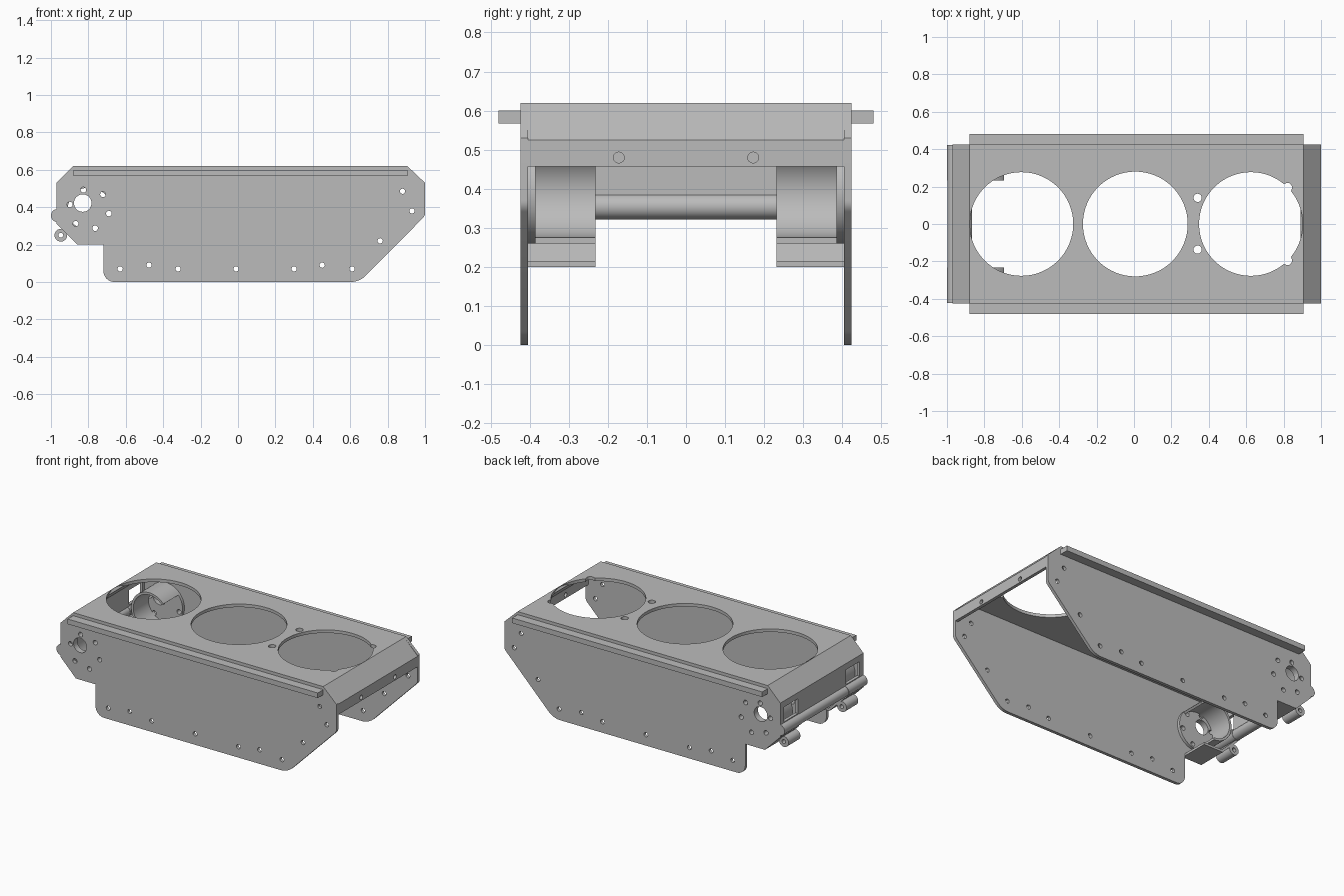
import bpy
import bmesh
from math import cos, sin, pi, radians, sqrt
from mathutils import Matrix, Vector

if "Cube" in bpy.data.objects:
    bpy.data.objects.remove(bpy.data.objects["Cube"])

grey = bpy.data.materials.new("plain_grey")
grey.use_nodes = True
GREY = (0.5, 0.5, 0.5, 1)
grey.diffuse_color = GREY
grey.node_tree.nodes["Principled BSDF"].inputs["Base Color"].default_value = GREY

X, Y, Z = Vector((1, 0, 0)), Vector((0, 1, 0)), Vector((0, 0, 1))


def arc(cu, cv, r, a0, a1, n):
    """Points on an arc, both ends included, angles in degrees."""
    angles = [radians(a0 + (a1 - a0) * i / n) for i in range(n + 1)]
    return [(cu + r * cos(a), cv + r * sin(a)) for a in angles]


def circle(cu, cv, r, n=24):
    return arc(cu, cv, r, 0, 360, n)[:-1]


def rect(u0, u1, v0, v1):
    return [(u0, v0), (u1, v0), (u1, v1), (u0, v1)]


def plate(name, loops, depth, origin, u, v):
    """Extrude an outline with holes, centred on the plane origin + u, v."""
    curve = bpy.data.curves.new(name + "_outline", "CURVE")
    curve.dimensions = "2D"
    curve.fill_mode = "BOTH"
    curve.extrude = depth / 2
    for loop in loops:
        spline = curve.splines.new("POLY")
        spline.points.add(len(loop) - 1)
        for point, (a, b) in zip(spline.points, loop):
            point.co = (a, b, 0, 1)
        spline.use_cyclic_u = True
    helper = bpy.data.objects.new(name + "_outline", curve)
    bpy.context.collection.objects.link(helper)
    graph = bpy.context.evaluated_depsgraph_get()
    mesh = bpy.data.meshes.new_from_object(helper.evaluated_get(graph))
    bpy.data.objects.remove(helper)

    frame = Matrix((u, v, u.cross(v))).transposed().to_4x4()
    frame.translation = origin
    mesh.transform(frame)
    bm = bmesh.new()
    bm.from_mesh(mesh)
    bmesh.ops.remove_doubles(bm, verts=bm.verts, dist=0.0001)
    bmesh.ops.recalc_face_normals(bm, faces=bm.faces)
    bm.to_mesh(mesh)
    bm.free()
    mesh.name = name
    mesh.materials.clear()
    mesh.materials.append(grey)
    obj = bpy.data.objects.new(name, mesh)
    bpy.context.collection.objects.link(obj)
    bpy.ops.object.select_all(action="DESELECT")
    obj.select_set(True)
    bpy.context.view_layer.objects.active = obj
    bpy.ops.object.shade_smooth_by_angle(angle=radians(30))
    return obj


# Shared hole layout of the hub and the side plates
HUB = (-0.795, 0.39)
hub_holes = [circle(*p, 0.015, 16) for p in arc(*HUB, 0.107, 167, 467, 5)]
hub_holes.append(circle(-0.83, 0.422, 0.047, 32))
rivets = [(-0.63, 0.07), (-0.476, 0.09), (-0.32, 0.07), (-0.01, 0.07), (0.3, 0.07),
          (0.45, 0.09), (0.61, 0.07), (0.76, 0.22), (0.93, 0.38), (0.88, 0.485)]
side_outline = (
    [(-0.88, 0.62), (-0.97, 0.53), (-0.97, 0.31), (-0.86, 0.2), (-0.72, 0.2)]
    + arc(-0.66, 0.06, 0.06, 180, 270, 10)
    + arc(0.6, 0.12, 0.12, 270, 315, 8)
    + arc(0.96, 0.37, 0.04, 315, 360, 5)
    + [(1.0, 0.53), (0.905, 0.62)])

for side, s in (("right", -1), ("left", 1)):
    # Side plate and its outer rail
    plate(side + "_side_plate",
          [side_outline] + [circle(*p, 0.014, 16) for p in rivets] + hub_holes,
          0.02, Y * s * 0.414, X, Z)
    plate(side + "_rail", [rect(-0.88, 0.905, 0.567, 0.6)], 0.06, Y * s * 0.45, X, Z)
    # Hub disc with an open curved guard around it
    plate(side + "_hub_disc", [circle(*HUB, 0.13, 48)] + hub_holes,
          0.02, Y * s * 0.395, X, Z)
    plate(side + "_hub_guard",
          [arc(*HUB, 0.13, 40, 270, 36) + arc(*HUB, 0.115, 270, 40, 36)],
          0.17, Y * s * 0.317, X, Z)
    # Bent floor under the hub
    plate(side + "_hub_floor",
          [[(-0.97, 0.31), (-0.86, 0.2), (-0.72, 0.2), (-0.72, 0.215),
            (-0.854, 0.215), (-0.96, 0.32)]],
          0.173, Y * s * 0.3185, X, Z)
    # Hanging lug
    plate(side + "_lug", [circle(-0.947, 0.25, 0.034), circle(-0.947, 0.25, 0.013, 16)],
          0.12, Y * s * 0.295, X, Z)
    # End segment of the rear tube
    plate(side + "_tube_end", [circle(-0.965, 0.355, 0.035, 32)],
          0.19, Y * s * 0.328, X, Z)

plate("rear_tube", [circle(-0.965, 0.355, 0.033, 32)], 0.466, Vector(), X, Z)


def notched_circle(cu, r, notch, n=192):
    """Large opening with two small round notches at 45 degrees."""
    points = []
    for i in range(n):
        a = 2 * pi * i / n - pi
        d = (abs(a) - radians(45)) * r
        rr = r + sqrt(max(0, notch * notch - d * d))
        points.append((cu + rr * cos(a), rr * sin(a)))
    return points


# Top deck with three round openings
plate("top_deck",
      [rect(-0.88, 0.905, -0.405, 0.405), circle(-0.602, 0, 0.277, 96),
       circle(0.007, 0, 0.28, 96), notched_circle(0.625, 0.277, 0.024),
       circle(0.34, 0.14, 0.022), circle(0.34, -0.137, 0.022)],
      0.02, Z * 0.61, X, Y)


def sloped_panel(name, top, bottom):
    """Panel running down from the deck edge, set inside its outer face."""
    top, bottom = Vector(top), Vector(bottom)
    v = (bottom - top).normalized()
    inward = Y.cross(v)
    if inward.z > 0:
        inward.negate()
    plate(name, [rect(-0.405, 0.405, 0, (bottom - top).length)],
          0.02, top + inward * 0.01, Y, v)


# Panels at both ends
sloped_panel("fore_slope", (0.905, 0, 0.62), (1.0, 0, 0.525))
sloped_panel("rear_slope", (-0.88, 0, 0.62), (-0.97, 0, 0.53))
plate("fore_lip",
      [rect(-0.405, 0.405, 0.457, 0.525)] + [circle(y, 0.48, 0.014, 16) for y in (-0.172, 0.172)],
      0.02, X * 0.99, Y, Z)
plate("rear_panel",
      [rect(-0.405, 0.405, 0.36, 0.53), rect(-0.385, -0.245, 0.395, 0.49),
       rect(0.245, 0.385, 0.395, 0.49)],
      0.02, X * -0.96, Y, Z)
